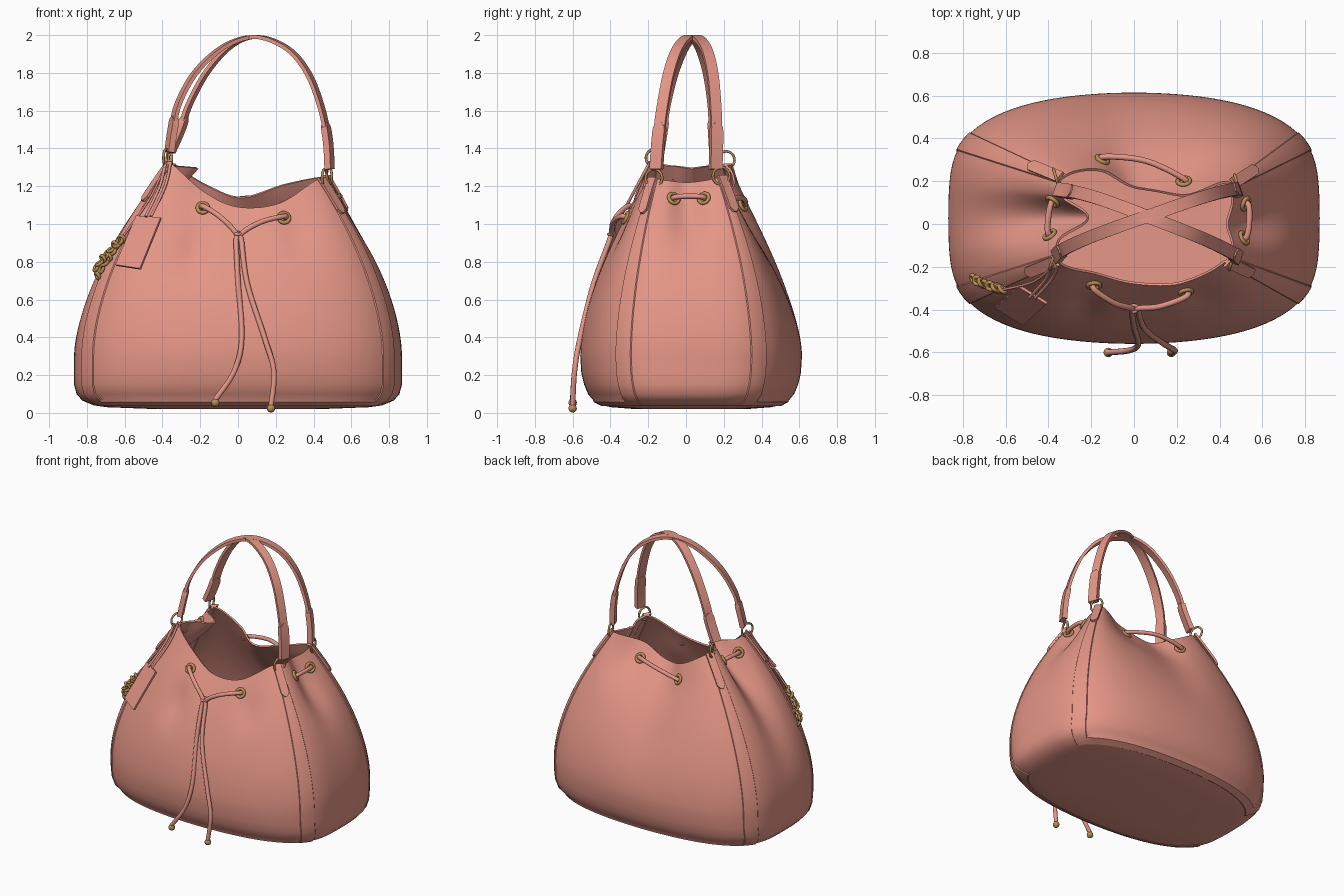
import bpy, bmesh
from math import sin, cos, radians, exp, copysign, sqrt
from mathutils import Vector

if "Cube" in bpy.data.objects:
    bpy.data.objects.remove(bpy.data.objects["Cube"])


def material(name, color):
    m = bpy.data.materials.new(name)
    m.use_nodes = True
    m.diffuse_color = color
    bsdf = m.node_tree.nodes["Principled BSDF"]
    bsdf.inputs["Base Color"].default_value = color
    bsdf.inputs["Roughness"].default_value = 0.6
    return m


LEATHER = material("rose_leather", (0.78, 0.305, 0.24, 1))
BRASS = material("brass", (0.49, 0.27, 0.09, 1))


def spline(pts, steps=8, closed=False):
    """Catmull-Rom samples through the points."""
    pts = [Vector(p) for p in pts]
    n, out = len(pts), []
    at = (lambda i: pts[i % n]) if closed else (lambda i: pts[max(0, min(n - 1, i))])
    for i in range(n if closed else n - 1):
        a, b, c, d = at(i - 1), at(i), at(i + 1), at(i + 2)
        for k in range(steps):
            t = k / steps
            out.append(0.5 * (2 * b + (c - a) * t + (2 * a - 5 * b + 4 * c - d) * t * t
                              + (3 * b - a - 3 * c + d) * t ** 3))
    return out if closed else out + [pts[-1]]


def smooth(obj, mat):
    obj.data.materials.clear()
    obj.data.materials.append(mat)
    bpy.ops.object.select_all(action="DESELECT")
    obj.select_set(True)
    bpy.context.view_layer.objects.active = obj
    bpy.ops.object.shade_smooth_by_angle(angle=radians(35))


def mesh_object(name, bm):
    me = bpy.data.meshes.new(name)
    bm.to_mesh(me)
    bm.free()
    obj = bpy.data.objects.new(name, me)
    bpy.context.collection.objects.link(obj)
    return obj


def tube(name, pts, radius):
    cu = bpy.data.curves.new(name, "CURVE")
    cu.dimensions = "3D"
    cu.bevel_depth, cu.bevel_resolution, cu.use_fill_caps = radius, 4, True
    path = spline(pts)
    sp = cu.splines.new("POLY")
    sp.points.add(len(path) - 1)
    for q, p in zip(sp.points, path):
        q.co = (*p, 1)
    cu.materials.append(LEATHER)
    obj = bpy.data.objects.new(name, cu)
    bpy.context.collection.objects.link(obj)


def ribbon(name, path, side, width, thick, round_end=False):
    """Flat strap along a path; side is the direction of its width."""
    bm, prev = bmesh.new(), None
    for i, p in enumerate(path):
        t = (path[min(i + 1, len(path) - 1)] - path[max(i - 1, 0)]).normalized()
        n = t.cross(side).normalized() * thick / 2
        k = min(1, (path[-1] - p).length / (width / 2)) if round_end else 1
        w = side.normalized() * width / 2 * max(0.3, sqrt(1 - (1 - k) ** 2))
        ring = [bm.verts.new(p + w * a + n * b) for a, b in ((1, 1), (-1, 1), (-1, -1), (1, -1))]
        if prev:
            for j in range(4):
                bm.faces.new((prev[j], prev[j - 3], ring[j - 3], ring[j]))
        else:
            bm.faces.new(ring)
        prev = ring
    bm.faces.new(prev)
    bmesh.ops.recalc_face_normals(bm, faces=bm.faces)
    smooth(mesh_object(name, bm), LEATHER)


def torus(name, loc, normal, major, minor, mat=BRASS):
    rot = Vector(normal).to_track_quat("Z", "Y").to_euler()
    bpy.ops.mesh.primitive_torus_add(location=loc, rotation=rot, major_radius=major,
                                     minor_radius=minor, major_segments=32, minor_segments=16)
    bpy.context.object.name = name
    smooth(bpy.context.object, mat)


def ball(name, loc, r):
    bpy.ops.mesh.primitive_uv_sphere_add(segments=20, ring_count=12, radius=r, location=loc)
    bpy.context.object.name = name
    smooth(bpy.context.object, BRASS)


# Bag surface: wavy rim blended into a boxy, bulging belly, by angle and height
COLS = 144
RIM = spline([(.47, 0, 1.22), (.47, .1, 1.23), (.44, .2, 1.25), (.25, .165, 1.21),
              (.02, .18, 1.145), (-.15, .26, 1.2), (-.32, .23, 1.3), (-.35, .13, 1.31),
              (-.25, .03, 1.3), (-.36, -.07, 1.31), (-.34, -.19, 1.31), (-.18, -.235, 1.17),
              (0, -.28, 1.09), (.22, -.28, 1.11), (.41, -.19, 1.23), (.47, -.1, 1.23)],
             COLS // 16, True)
# Folds: angle, height, angular width, height width, depth
DENTS = [(250, .65, 6, .15, .035), (297, .78, 7, .15, .02), (67, .9, 12, .15, .045),
         (100, .9, 14, .15, .02), (0, .83, 18, .2, .06), (180, .88, 18, .2, .045)]


def belly(th, sx=1, sy=1):
    c, s = cos(radians(th)), sin(radians(th))
    r = (abs(c) ** 5 + abs(s) ** 5) ** -.2
    x, y = c * r, s * r
    return Vector((.868 * sx * x * (1 - .04 * y * y),
                   .027 + .587 * sy * y * (1 - .22 * x * x), .3))


def surface(th, s):
    u = (th % 360) / 360 * COLS
    i = int(u)
    rim = RIM[i % COLS].lerp(RIM[(i + 1) % COLS], u - i)
    p = belly(th).lerp(rim, s ** 1.75)
    p.z = .3 + (rim.z - .3) * s
    for t0, s0, wt, ws, depth in DENTS:
        d = (th - t0 + 180) % 360 - 180
        out = Vector((cos(radians(t0)), sin(radians(t0)), 0))
        p -= out * depth * exp(-(d / wt) ** 2 - ((s - s0) / ws) ** 2)
    return p


def normal(th, s):
    a = surface(th + 2, s) - surface(th - 2, s)
    return a.cross(surface(th, s + .01) - surface(th, s - .01)).normalized()


# Bag body with raised binding along the corners and long base edges
BASE = [(.02, .5, .5), (.03, .8, .72), (.04, .88, .8), (.065, .95, .88),
        (.1, .985, .93), (.15, 1, .965), (.21, 1, .99)]
bm = bmesh.new()
rows = []
for z, sx, sy in BASE:
    ring = []
    for c in range(COLS):
        p = belly(c * 360 / COLS, sx, sy)
        p.z = z
        ring.append(bm.verts.new(p))
    rows.append(ring)
STEPS = 28
for k in range(STEPS + 1):
    rows.append([bm.verts.new(surface(c * 360 / COLS, k / STEPS)) for c in range(COLS)])
bm.faces.new(rows[0][::-1])
binding = []
for r in range(len(rows) - 1):
    for c in range(COLS):
        d = (c + 1) % COLS
        f = bm.faces.new((rows[r][c], rows[r][d], rows[r + 1][d], rows[r + 1][c]))
        a = (c + .5) * 360 / COLS % 180
        a = min(a, 180 - a)
        if r >= 2 and 35 < a < 42.5 or r == 2 and a > 35:
            binding.append(f)
bm.normal_update()
bmesh.ops.inset_region(bm, faces=binding, thickness=.004, depth=.006, use_even_offset=True)
body = mesh_object("bag_body", bm)
solid = body.modifiers.new("wall", "SOLIDIFY")
solid.thickness, solid.offset = .012, -1
bpy.context.view_layer.objects.active = body
bpy.ops.object.modifier_apply(modifier="wall")
smooth(body, LEATHER)

# Eyelets in pairs, each pair joined by an exposed run of drawstring
PAIRS = {"left_end": ((-14, .9), (18, .9)), "right_end": ((164, .92), (197, .92)),
         "back": ((69, .9), (109, .9)), "front": ((249.5, .91), (293, .9))}
holes = {}
for name, pair in PAIRS.items():
    for th, s in pair:
        torus(name + "_eyelet", surface(th, s) + normal(th, s) * .005, normal(th, s), .028, .01)
    (p, n), (q, m) = holes[name] = [(surface(*e), normal(*e)) for e in pair]
    if name != "front":
        bulge = .03 if name == "back" else .015
        tube(name + "_drawstring", [p - n * .02, p + n * .02, (p + q) / 2 + (n + m) * bulge,
                                    q + m * .02, q - m * .02], .014)

# Front drawstring meeting at a knot, with two hanging ends and beads
knot = Vector((0, -.395, .95))
ENDS = [[(-.01, -.41, .9), (.0, -.48, .7), (.02, -.56, .4), (-.02, -.59, .22), (-.12, -.6, .07)],
        [(.02, -.41, .9), (.05, -.49, .68), (.14, -.56, .4), (.19, -.59, .22), (.175, -.6, .04)]]
for (p, n), tail in zip(holes["front"], ENDS):
    x = Vector((tail[0][0], 0, 0))
    tube("front_drawstring", [p - n * .02, p + n * .025, (p + knot) / 2 + Vector((0, -.03, .02)),
                              knot + x, *tail], .014)
    ball("drawstring_bead", Vector(tail[-1]) - Vector((0, 0, .016)), .022)
torus("knot_band", knot, (0, -.3, 1), .016, .008, LEATHER)

# Rings at the four corners, held by leather tabs on the body
for th in (40, 140, 220, 320):
    rim = surface(th, 1)
    out = Vector((copysign(1, rim.x), 0, 0))
    lift = .005 if rim.x > 0 else .03
    torus("handle_ring", rim + out * .025 + Vector((0, 0, lift)),
          (1, .3 * copysign(1, rim.y), 0), .046, .007)
    side = surface(th + 2, .9) - surface(th - 2, .9)
    side.z = 0
    path = [surface(th, 1 - .02 * i) + normal(th, .95 - .015 * i) * .012 for i in range(11)]
    ribbon("ring_tab", path, side, .055, .014, True)

# Two crossing arched handles with doubled ends
ARCH = [(.485, 1.29), (.475, 1.45), (.44, 1.62), (.37, 1.8), (.26, 1.93), (.1, 1.99),
        (-.05, 1.945), (-.19, 1.81), (-.285, 1.64), (-.325, 1.5), (-.36, 1.38)]
for sign in (1, -1):
    pts = []
    for x, z in ARCH:
        y = sign * .155 * (x - .06) / .42 + .035 * (z - 1.3) / .7
        shift = -.03 * sign * max(0, min(1, (.1 - x) / .3)) * min(1, (z - 1.36) * 5)
        pts.append((x + shift, y, z))
    path = spline(pts, 8)
    across = Vector((-sign * .31, .84, 0))
    ribbon("handle", path, across, .06, .02)
    ribbon("handle_left_end", path[:13], across, .066, .034, True)
    ribbon("handle_right_end", path[::-1][:13], across, .066, .034, True)

# Hanging tag on two thin cords
bm = bmesh.new()
push = Vector((-.01, -.015, .005))
card = [Vector(p) + push for p in ((-.53, -.28, 1.04), (-.64, -.38, .78),
                                   (-.51, -.46, .76), (-.4, -.36, 1.03))]
face = bm.faces.new([bm.verts.new(p) for p in card])
grown = bmesh.ops.extrude_face_region(bm, geom=[face])
bm.normal_update()
for v in [g for g in grown["geom"] if isinstance(g, bmesh.types.BMVert)]:
    v.co += face.normal * .014
bmesh.ops.recalc_face_normals(bm, faces=bm.faces)
smooth(mesh_object("hanging_tag", bm), LEATHER)
top = (card[0] + card[3]) / 2
for dx in (-.014, .014):
    tube("tag_cord", [(-.37 + dx, -.19, 1.33), (-.4 + dx, -.26, 1.2), top + Vector((dx, -.01, 0))], .008)

# Brass charm chain beside the tag
for i in range(14):
    k = i / 13
    th, s = 222 - 8 * k, .6 - .18 * k
    n = normal(th, s)
    spread = Vector((0, 0, 1)) * (.03 * k * (1 if i % 2 else -1))
    torus("charm_link", surface(th, s) + n * .026 + spread, n + Vector((0, 0, .9 * (i % 3 - 1))), .018, .009)
tube("charm_cord", [(-.38, -.2, 1.32), (-.47, -.27, 1.13), surface(222, .6) + normal(222, .6) * .03], .006)
